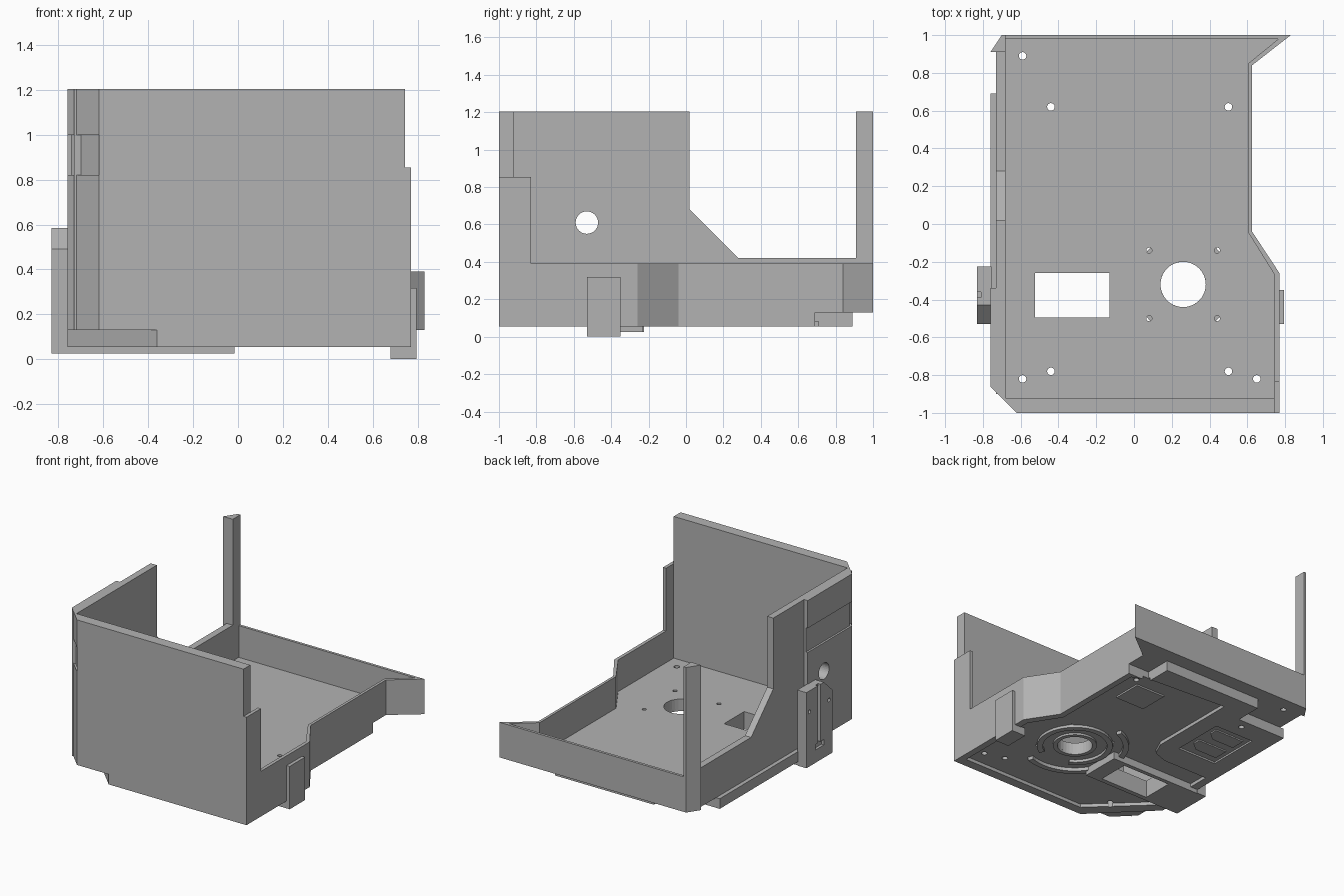
import bpy
import math
from math import sin, cos, radians

cube = bpy.data.objects.get("Cube")
if cube:
    bpy.data.objects.remove(cube, do_unlink=True)

grey = bpy.data.materials.new("plain grey")
grey.use_nodes = True
grey.diffuse_color = (0.45, 0.45, 0.45, 1)
grey.node_tree.nodes["Principled BSDF"].inputs["Base Color"].default_value = (0.45, 0.45, 0.45, 1)


def prism(name, pts, lo, hi, axis="z"):
    """Extrude a closed outline between lo and hi; axis x takes (y, z) points."""
    place = (lambda p, h: (p[0], p[1], h)) if axis == "z" else (lambda p, h: (h, p[0], p[1]))
    area = sum(a[0] * b[1] - b[0] * a[1] for a, b in zip(pts, pts[1:] + pts[:1]))
    if area < 0:
        pts = pts[::-1]
    n = len(pts)
    verts = [place(p, lo) for p in pts] + [place(p, hi) for p in pts]
    faces = [tuple(range(n))[::-1], tuple(range(n, 2 * n))]
    faces += [(i, (i + 1) % n, (i + 1) % n + n, i + n) for i in range(n)]
    mesh = bpy.data.meshes.new(name)
    mesh.from_pydata(verts, [], faces)
    mesh.materials.append(grey)
    ob = bpy.data.objects.new(name, mesh)
    bpy.context.collection.objects.link(ob)
    return ob


def rect(x0, x1, y0, y1):
    return [(x0, y0), (x1, y0), (x1, y1), (x0, y1)]


def arc(c, r, a0, a1, n):
    return [(c[0] + r * cos(radians(a0 + (a1 - a0) * i / n)),
             c[1] + r * sin(radians(a0 + (a1 - a0) * i / n))) for i in range(n + 1)]


def circle(c, r, n=32):
    return arc(c, r, 0, 360, n)[:-1]


def band(c, r0, r1, a0, a1, n=28):
    return arc(c, r1, a0, a1, n) + arc(c, r0, a0, a1, n)[::-1]


def cut(targets, cutters):
    for c in cutters:
        c.hide_render = True
        c.hide_viewport = True
        c.display_type = "WIRE"
        for t in targets:
            m = t.modifiers.new("cut", "BOOLEAN")
            m.operation = "DIFFERENCE"
            m.solver = "EXACT"
            m.object = c


# Floor: full upper sheet and the stepped lower plate
floor_sheet = prism("floor_sheet", [
    (-.62, -.99), (.76, -.99), (.76, -.26), (.615, -.04), (.615, .84), (.81, .99),
    (-.70, .99), (-.73, .93), (-.73, -.87)], .13, .155)
lower_plate = prism("lower_plate", [
    (-.36, -1), (.77, -1), (.77, -.26), (.625, -.04), (.625, .69), (.45, .69),
    (.45, .89), (-.36, .89), (-.36, .69), (-.76, .69), (-.76, -.6)], .055, .1301)

# Shallow relief under the lower plate
hub = (.26, -.32)
recess = prism("recess_cutter", [
    (-.3, -.93), (.72, -.93), (.72, -.28), (.58, -.06), (.58, .66), (.42, .72),
    (-.17, .76), (-.17, .08), (-.22, -.03), (-.33, -.07), (-.7, -.07), (-.7, -.55)], .03, .08)
cut([lower_plate], [recess])
hub_rim = prism("hub_rim", band(hub, .33, .37, 110, 290), .055, .085)
hub_ring = prism("hub_ring", band(hub, .22, .26, -60, 240), .06, .085)
hub_collar = prism("hub_collar", band(hub, .12, .15, 0, 359.9, 40), .065, .085)
corner_pad = prism("corner_pad", rect(.22, .46, .36, .58), .068, .085)
panel_cutter = prism("panel_cutter", rect(-.62, -.3, .12, .52), .03, .068)
cut([lower_plate], [panel_cutter])
for i, y in enumerate((.18, .36)):
    prism(f"panel_pad_{i + 1}", [(-.58, y), (-.4, y), (-.34, y + .05), (-.34, y + .11), (-.58, y + .11)],
          .058, .075)

# Frame under the rectangular opening
opening_frame = prism("opening_frame", rect(-.83, -.015, -.53, -.23), .025, .12)

# Floor openings and screw holes
holes = [prism("window_cutter", rect(-.525, -.13, -.495, -.26), -.1, .3),
         prism("hub_cutter", circle(hub, .12), -.1, .3)]
screws = [(-.59, .89), (-.44, .62), (.5, .62), (-.59, -.82), (-.44, -.78), (.5, -.78), (.65, -.82)]
screws = [(p, .02) for p in screws] + [((x, y), .015) for x in (.08, .44) for y in (-.5, -.14)]
for p, r in screws:
    holes.append(prism("screw_cutter", circle(p, r, 16), -.1, .3))
cut([floor_sheet, lower_plate], holes)
cut([opening_frame], holes[:1])

# Low wall on the left side, flaring outward at the back
left_wall = prism("left_wall", [
    (.77, -1), (.77, -.26), (.625, -.04), (.625, .84), (.83, 1), (.765, .98),
    (.605, .85), (.605, -.045), (.745, -.27), (.745, -1)], .13, .39)
left_corner = prism("left_corner", rect(.745, .77, -1, -.83), .13, .855)
back_wall = prism("back_wall", [(-.70, 1), (.83, 1), (.765, .98), (-.70, .98)], .13, .39)

# Tall front wall
front_wall = prism("front_wall", rect(-.62, .745, -1, -.92), .13, 1.205)

# Right wall with its sloping shoulder
right_wall = prism("right_wall", [
    (-.9, .13), (.95, .13), (.95, .42), (.28, .42), (.02, .68), (.02, 1.205), (-.9, 1.205)],
    -.73, -.68, "x")


def corner(d):
    return [(-.76 + d, -.34), (-.76 + d, -.86 + d / 2), (-.62, -1 + d), (-.62, -.92),
            (-.68, -.92), (-.68, -.34)]


corners = [prism(f"right_corner_{i + 1}", corner(d), lo, hi)
           for i, (d, lo, hi) in enumerate([(0, .13, .82), (.015, .82, 1), (0, 1, 1.205)])]
wall_hole = prism("wall_hole_cutter", circle((-.53, .61), .06), -1, -.5, "x")
cut([right_wall, corners[0]], [wall_hole])

# Post at the back right corner
back_post = prism("back_post", [(-.76, .91), (-.68, .91), (-.68, 1), (-.70, 1)], .13, 1.205)

# Bracket on the right side: sloped top, upright groove and small screw holes
side_bracket = prism("side_bracket", [
    (-.53, .025), (-.225, .025), (-.225, .585), (-.43, .585), (-.53, .49)], -.83, -.755, "x")
slots = [prism("groove_cutter", rect(-.9, -.81, -.39, -.36), .16, .7),
         prism("latch_cutter", [(-.43, .1), (-.33, .1), (-.33, .16), (-.43, .16)], -.9, -.81, "x")]
slots += [prism("pin_cutter", circle((y, z), .014, 12), -.9, -.79, "x")
          for y in (-.26, -.49) for z in (.09, .43)]
cut([side_bracket], slots)

# Clip on the left side, folding under the floor
clip_plate = prism("clip_plate", rect(.765, .795, -.53, -.35), 0, .318)
clip_foot = prism("clip_foot", rect(.68, .795, -.53, -.35), 0, .06)
